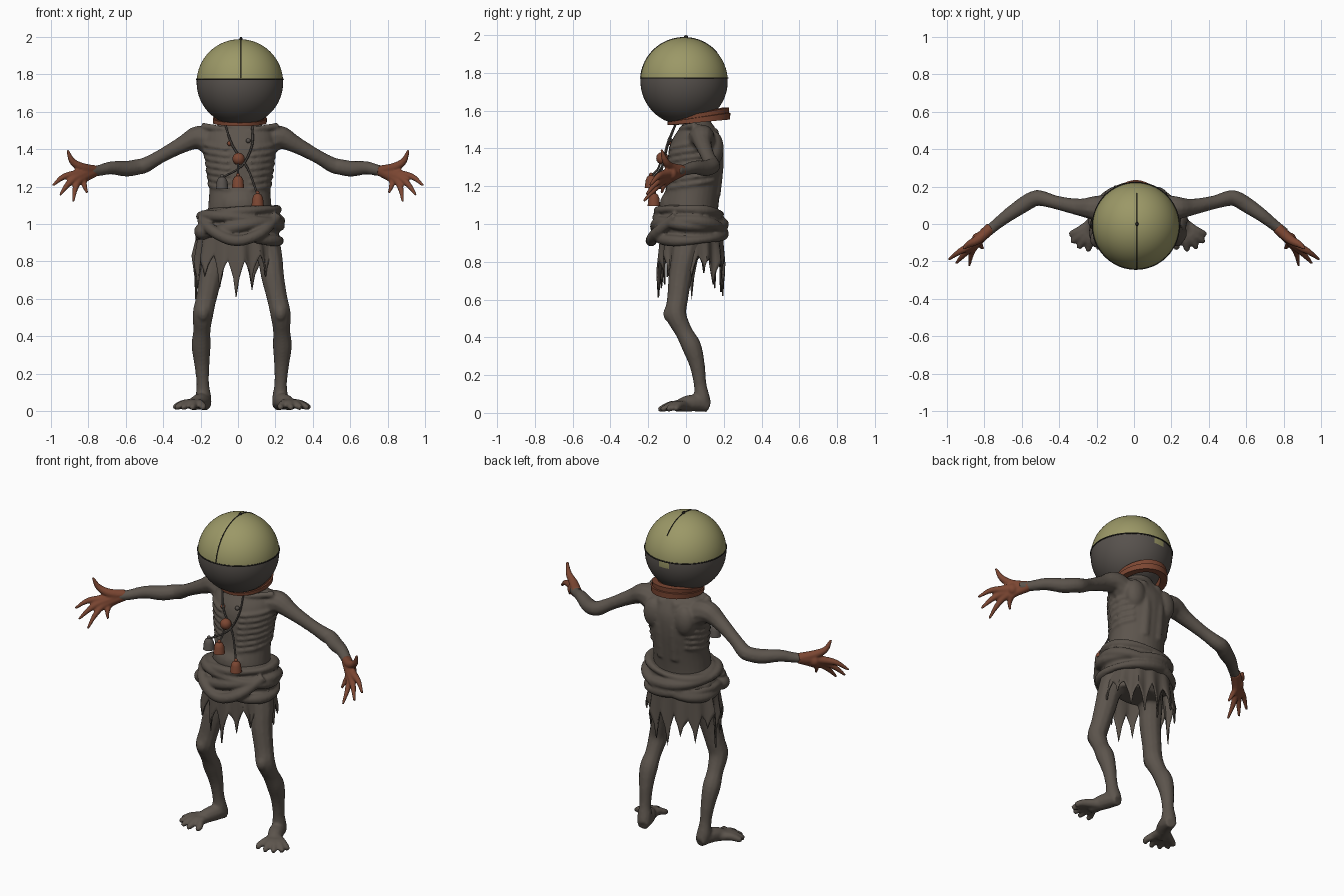
import bpy, bmesh, math
from mathutils import Vector, Matrix

cube = bpy.data.objects.get("Cube")
if cube:
    bpy.data.objects.remove(cube, do_unlink=True)


def material(name, r, g, b):
    m = bpy.data.materials.new(name)
    m.use_nodes = True
    m.diffuse_color = (r, g, b, 1)
    m.node_tree.nodes["Principled BSDF"].inputs["Base Color"].default_value = (r, g, b, 1)
    return m


SKIN = material("grey brown skin", .108, .09, .074)
CLOTH = material("ragged cloth", .1, .083, .068)
SHELL = material("dark head shell", .095, .083, .074)
OLIVE = material("olive dome", .33, .315, .135)
RUST = material("rust red", .2, .062, .032)
SEAM = material("dark seam", .02, .018, .015)


def finish(name, bm, *mats, voxel=0, thick=0):
    """Turn a bmesh into an object, optionally fused by remeshing or thickened."""
    bmesh.ops.recalc_face_normals(bm, faces=bm.faces)
    me = bpy.data.meshes.new(name)
    bm.to_mesh(me)
    bm.free()
    for m in mats:
        me.materials.append(m)
    for p in me.polygons:
        p.use_smooth = True
    me.set_sharp_from_angle(angle=math.radians(40))
    ob = bpy.data.objects.new(name, me)
    bpy.context.collection.objects.link(ob)
    if voxel:
        rm = ob.modifiers.new("fuse", 'REMESH')
        rm.mode, rm.voxel_size, rm.use_smooth_shade = 'VOXEL', voxel, True
        sm = ob.modifiers.new("soften", 'SMOOTH')
        sm.factor, sm.iterations = .5, 3
    if thick:
        so = ob.modifiers.new("thickness", 'SOLIDIFY')
        so.thickness, so.offset = thick, 0
    return ob


def loft(bm, rings, cap=True):
    rows = [[bm.verts.new(p) for p in ring] for ring in rings]
    for a, b in zip(rows, rows[1:]):
        for i in range(len(a)):
            j = (i + 1) % len(a)
            bm.faces.new((a[i], a[j], b[j], b[i]))
    if cap:
        bm.faces.new(rows[0][::-1])
        bm.faces.new(rows[-1])


def spline(pts, sub):
    """Catmull-Rom through points of any dimension."""
    p = [Vector(q) for q in pts]
    p = [p[0] * 2 - p[1]] + p + [p[-1] * 2 - p[-2]]
    out = []
    for a, b, c, d in zip(p, p[1:], p[2:], p[3:]):
        for k in range(sub):
            t = k / sub
            out.append((b * 2 + (c - a) * t + (a * 2 - b * 5 + c * 4 - d) * t**2
                        + (b * 3 - a - c * 3 + d) * t**3) / 2)
    return out + [p[-2]]


def tube(bm, pts, side=1, cx=0, sides=10, sub=4):
    """Sweep a circle along (x, y, z, radius) points; side -1 mirrors it."""
    path = spline([(cx + side * x, y, z, r) for x, y, z, r in pts], sub)
    u, rings = Vector((.3, .8, .52)), []
    for i, q in enumerate(path):
        t = (path[min(i + 1, len(path) - 1)].xyz - path[max(i - 1, 0)].xyz).normalized()
        u = (u - t * u.dot(t)).normalized()
        v = t.cross(u)
        rings.append([q.xyz + (u * math.cos(a) + v * math.sin(a)) * q.w
                      for a in (math.tau * k / sides for k in range(sides))])
    loft(bm, rings)


def ball(bm, pos, size, seg=20):
    mat = Matrix.Translation(pos) @ Matrix.Diagonal((*size, 1))
    return bmesh.ops.create_uvsphere(bm, u_segments=seg, v_segments=seg // 2, radius=1, matrix=mat)


def oval(a, cy, rx, ry, z, cx=.01):
    return Vector((cx + rx * math.cos(a), cy + ry * math.sin(a), z))


def turn(n):
    return [math.tau * k / n for k in range(n)]


# Torso cross-sections: height, centre y, half width, half depth
SECTIONS = spline([(.82, .04, .15, .1), (.95, .03, .175, .13), (1.08, .02, .17, .15),
                   (1.2, .04, .163, .145), (1.32, .05, .178, .148), (1.42, .055, .19, .14),
                   (1.5, .06, .17, .1), (1.545, .06, .09, .07), (1.62, .04, .07, .06)], 4)


def torso_at(z):
    return min(SECTIONS, key=lambda s: abs(s[0] - z))


# Body: torso, limbs and feet fused into one surface
body = bmesh.new()
loft(body, [[oval(a, cy, rx, ry, z) for a in turn(32)] for z, cy, rx, ry in SECTIONS])
ball(body, (.01, -.03, 1.1), (.13, .11, .1))
for s in (1, -1):
    # Arm, shoulder blade, collarbone and back muscle
    tube(body, [(.13, .08, 1.43, .08), (.215, .085, 1.462, .066), (.3, .09, 1.425, .046),
                (.42, .115, 1.36, .037), (.5, .137, 1.315, .042), (.54, .135, 1.305, .043),
                (.6, .1, 1.295, .043), (.68, .045, 1.3, .036), (.75, -.01, 1.285, .03),
                (.8, -.05, 1.28, .03)], s, .005)
    ball(body, (.01 + s * .105, .15, 1.4), (.065, .05, .09))
    tube(body, [(.02, -.03, 1.49, .014), (.1, -.015, 1.51, .015), (.2, .05, 1.522, .02)], s, .01)
    tube(body, [(.05, .14, 1.5, .03), (.045, .165, 1.35, .036), (.045, .15, 1.15, .034)], s, .01)
    # Ribs
    for k in range(7):
        z0, arc = 1.43 - k * .036, []
        for a in range(-72, 50, 12):
            z = z0 + a * .0004
            _, cy, rx, ry = torso_at(z)
            arc.append((*oval(math.radians(a), cy, rx, ry, z, 0), .0115))
        tube(body, arc, s, .01, 8, 2)
    # Leg
    tube(body, [(.11, .02, .95, .09), (.15, -.01, .82, .07), (.165, -.03, .72, .063),
                (.19, -.045, .6, .056), (.207, -.053, .52, .056), (.213, -.012, .43, .047),
                (.217, .03, .35, .052), (.213, .06, .25, .041), (.208, .075, .15, .034),
                (.205, .085, .08, .042), (.2, .095, .04, .04)], s, .02)
    ball(body, (.02 + s * .207, -.09, .525), (.032, .03, .045))
    # Foot and toes
    tube(body, [(.195, .12, .035, .034), (.21, .06, .052, .045), (.235, .0, .048, .042),
                (.265, -.055, .03, .028)], s, .02)
    for x, y in ((.36, -.06), (.35, -.1), (.315, -.13), (.27, -.145), (.215, -.135)):
        tube(body, [(.225, .02, .035, .028), (.12 + x * .5, y * .5, .04, .025),
                    (x - .01, y * .85, .025, .018), (x, y, .015, .013)], s, .02)
finish("body", body, SKIN, voxel=.009)

# Hands with long clawed fingers
FINGERS = [[(.83, -.08, 1.3, .026), (.885, -.11, 1.335, .018), (.91, -.13, 1.395, .007)],
           [(.87, -.11, 1.265, .023), (.935, -.15, 1.25, .016), (.99, -.19, 1.205, .007)],
           [(.86, -.115, 1.25, .023), (.91, -.165, 1.21, .016), (.95, -.21, 1.155, .007)],
           [(.845, -.11, 1.235, .022), (.87, -.165, 1.185, .015), (.88, -.225, 1.12, .007)],
           [(.82, -.08, 1.24, .021), (.82, -.115, 1.205, .014), (.805, -.13, 1.165, .007)]]
for s, label in ((1, "left"), (-1, "right")):
    hand = bmesh.new()
    for f in FINGERS:
        tube(hand, [(.765, -.02, 1.283, .031)] + f, s)
    ball(hand, (s * .83, -.075, 1.265), (.035, .03, .035))
    finish(label + "_hand", hand, RUST, voxel=.006)

# Round head: olive dome over a dark lower shell, with a small tab at the back
HEAD, R, SPLIT = Vector((.01, -.01, 1.756)), .231, 1.775
head = bmesh.new()
ball(head, HEAD, (R, R, R), 64)
bmesh.ops.bisect_plane(head, geom=head.verts[:] + head.edges[:] + head.faces[:],
                       plane_co=(0, 0, SPLIT), plane_no=(0, 0, 1))
for f in head.faces:
    c = f.calc_center_median()
    tab = c.y > .1 and abs(c.x) < .035 and c.z > SPLIT - .05
    f.material_index = int(c.z > SPLIT or tab)
finish("head", head, SHELL, OLIVE)

seams = bmesh.new()
rim = [(*oval(a, HEAD.y, R, R, SPLIT - .002), .004) for a in turn(48)]
tube(seams, rim + rim[:1], sides=6, sub=1)
tube(seams, [(.016, HEAD.y - R * math.cos(a), HEAD.z + R * math.sin(a), .003)
             for a in (math.radians(d) for d in range(6, 146, 7))], sides=6, sub=2)
ball(seams, (.016, 0, 1.988), (.008, .012, .012), 10)
finish("head_seams", seams, SEAM)

# Tilted two-band collar
collar = bmesh.new()


def collar_ring(grow, h):
    ring = []
    for a in turn(40):
        rise = math.sin(a)
        ring.append(oval(a, .068, .143 + grow, .165 + grow, 1.562 + rise * .023
                         + h * (.024 + rise * .008)))
    return ring


loft(collar, [collar_ring(g, h) for g, h in ((-.04, -1), (0, -1), (.002, .1), (-.006, .15),
                                             (-.004, 1), (-.04, 1), (-.04, -1))], cap=False)
finish("collar", collar, RUST)

# Ragged skirt: long torn points around the hem
TIPS = [.72, .76, .68, .64, .62, .7, .66, .74, .6, .66, .72, .66, .61, .68, .72, .77]
STEP = 6
skirt = bmesh.new()
rows = []
for row in range(9):
    t, ring = row / 8, []
    for i, a in enumerate(turn(len(TIPS) * STEP)):
        near = abs((i + STEP // 2) % STEP - STEP // 2) / (STEP / 2)
        tip = TIPS[(i + STEP // 2) // STEP % len(TIPS)]
        hem = tip + (.815 + .02 * math.sin(a * 5) - tip) * near ** .55
        fold = t * (.01 * math.cos(a * 13) + .006 * math.sin(a * 7))
        ring.append(oval(a, .03, .19 + .035 * t + fold, .155 + .015 * t + fold,
                         1.02 + (hem - 1.02) * t, -.01))
    rows.append(ring)
loft(skirt, rows, cap=False)
finish("ragged_skirt", skirt, CLOTH, thick=.008)

# Waist sash: a wide wrap with slanted rolls of cloth
sash = bmesh.new()
loft(sash, [[oval(a, .025, rx, rx - .045, z + .018 * math.cos(a + 1)) for a in turn(40)]
            for z, rx in ((1.085, .17), (1.08, .198), (1.03, .212), (.97, .213),
                          (.92, .205), (.915, .18))])
for z, slope, phase, r, grow in ((1.06, .02, .4, .022, .2), (1.015, .03, 2.5, .026, .212),
                                 (.975, .045, .3, .028, .213), (.94, .03, 3.4, .025, .212)):
    path = [(*oval(a, .02, grow, grow - .035, z + slope * math.cos(a + phase)),
             r + .006 * math.sin(a * 3 + phase)) for a in turn(24)]
    tube(sash, path + path[:1], sub=2)
# Sagging front drape and side knot
tube(sash, [(-.2, -.06, 1.03, .025), (-.13, -.15, .96, .032), (-.01, -.185, .91, .03),
            (.12, -.16, .95, .03), (.21, -.05, 1.04, .028)])
ball(sash, (-.19, -.08, .96), (.045, .05, .045))
finish("waist_sash", sash, CLOTH, voxel=.008)

# Necklace cords
cords = bmesh.new()
for path in ([(-.07, -.05, 1.54), (-.03, -.1, 1.42), (.05, -.125, 1.3), (.1, -.165, 1.17)],
             [(.075, -.05, 1.54), (.075, -.095, 1.42), (.02, -.125, 1.31), (-.08, -.165, 1.25)],
             [(.0, -.13, 1.34), (.0, -.15, 1.29), (.0, -.18, 1.26)]):
    tube(cords, [(*p, .006) for p in path], sides=6)
finish("necklace_cords", cords, SHELL)

# Bells and beads hanging on the chest
PROFILE = ((-.9, .8), (-1, 1), (-.8, .95), (.2, .85), (.75, .6), (1, .2))
for name, x, y, z, mat in (("middle_bell", 0, -.185, 1.225, RUST),
                           ("low_bell", .105, -.17, 1.13, RUST),
                           ("grey_bell", -.085, -.165, 1.22, SHELL)):
    bell = bmesh.new()
    loft(bell, [[oval(a, y, r * .034, r * .034, z + h * .034, x) for a in turn(16)]
                for h, r in PROFILE])
    ball(bell, (x, y, z + .036), (.011, .011, .011), 10)
    finish(name, bell, mat)
for name, x, y, z, r, mat in (("large_bead", .003, -.125, 1.348, .033, RUST),
                              ("small_bead", -.045, -.085, 1.43, .013, RUST),
                              ("grey_bead", .055, -.085, 1.445, .013, SHELL)):
    bead = bmesh.new()
    ball(bead, (x, y, z), (r, r, r), 16)
    finish(name, bead, mat)
